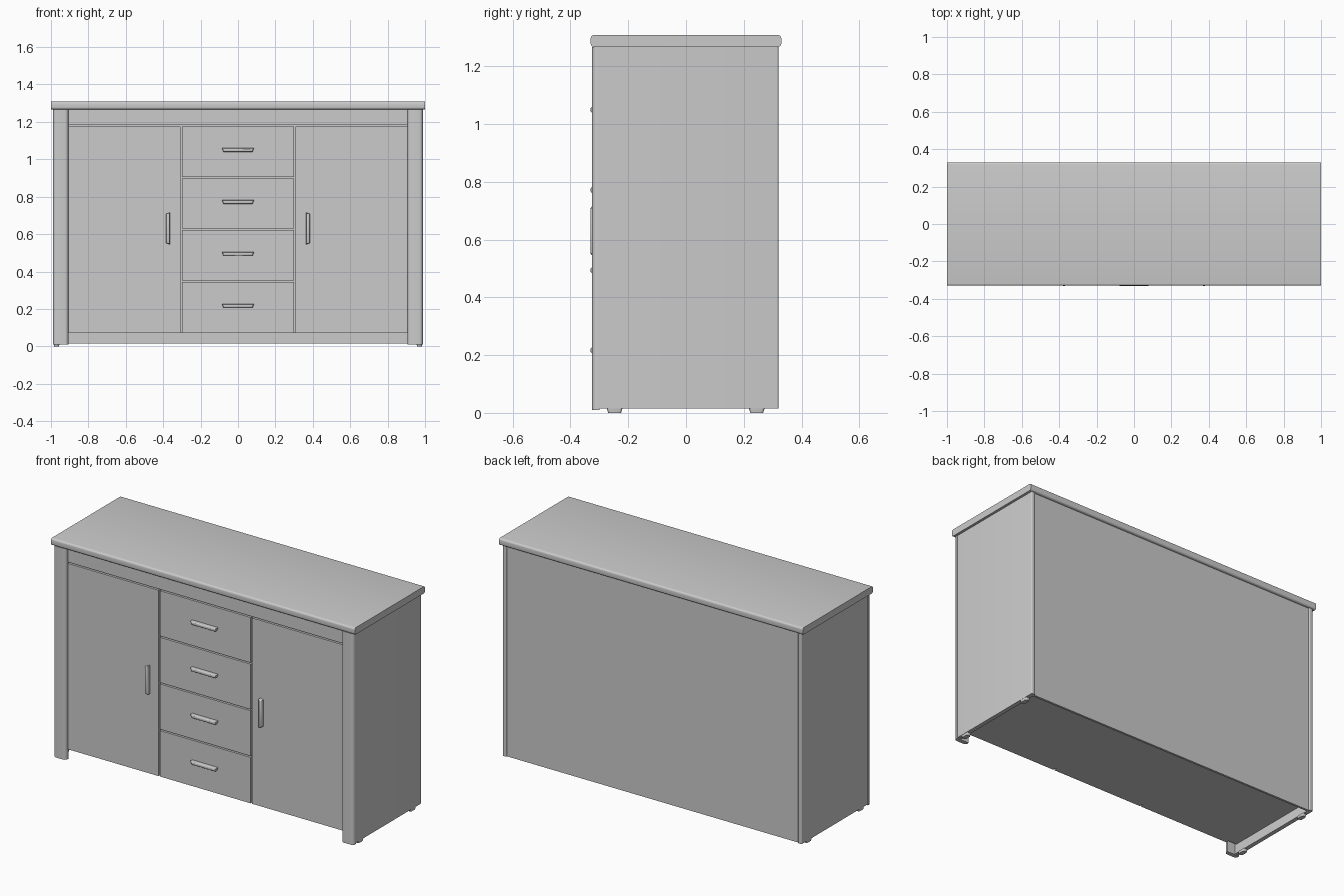
import bpy
import bmesh
from math import radians
from mathutils import Matrix, Vector

default = bpy.data.objects.get("Cube")
if default:
    bpy.data.objects.remove(default)

grey = bpy.data.materials.new("plain grey")
grey.use_nodes = True
GREY = (0.6, 0.6, 0.6, 1)
grey.diffuse_color = GREY
grey.node_tree.nodes["Principled BSDF"].inputs["Base Color"].default_value = GREY


def box(name, x, y, z, round_if=None, radius=0.01, segments=4, taper=None):
    """Box from (min, max) ranges; round_if picks the edges to round."""
    lo, hi = Vector((x[0], y[0], z[0])), Vector((x[1], y[1], z[1]))
    bm = bmesh.new()
    bmesh.ops.create_cube(bm, size=1)
    for v in bm.verts:
        if taper and v.co.z < 0:
            v.co.x *= taper[0]
            v.co.y *= taper[1]
        v.co = (lo + hi) / 2 + v.co * (hi - lo)
    if round_if:
        edges = [e for e in bm.edges if round_if((e.verts[0].co + e.verts[1].co) / 2,
                                                 e.verts[1].co - e.verts[0].co)]
        bmesh.ops.bevel(bm, geom=edges, offset=radius, segments=segments,
                        profile=0.5, affect='EDGES')
    mesh = bpy.data.meshes.new(name)
    bm.to_mesh(mesh)
    bm.free()
    mesh.materials.append(grey)
    obj = bpy.data.objects.new(name, mesh)
    bpy.context.collection.objects.link(obj)
    if round_if:
        bpy.ops.object.select_all(action='DESELECT')
        obj.select_set(True)
        bpy.context.view_layer.objects.active = obj
        bpy.ops.object.shade_smooth_by_angle(angle=radians(40))
    return obj


def span(side, a, b):
    return tuple(sorted((side * a, side * b)))


# Main levels and planes
BASE, FLOOR, DOOR_TOP, TOP = 0.015, 0.07, 1.18, 1.267
FACE, FACE_BACK = -0.308, -0.29
GAP = 0.004

# Worktop with rounded long edges
box("worktop", (-1, 1), (-0.33, 0.33), (TOP, 1.308),
    lambda mid, d: abs(d.x) > 1, 0.011)

# Carcass
box("back_panel", (-0.962, 0.962), (0.3, 0.313), (BASE, TOP))
box("bottom_panel", (-0.962, 0.962), (FACE_BACK, 0.3), (FLOOR, FLOOR + 0.025))
box("front_backing", (-0.962, 0.962), (FACE_BACK, -0.28), (FLOOR, TOP))
box("top_rail", (-0.905, 0.905), (FACE, FACE_BACK), (DOOR_TOP + GAP, TOP))

for side, label in ((-1, "right"), (1, "left")):
    # Side panel with softened rear edge
    box(f"{label}_side_panel", span(side, 0.96, 0.985), (-0.303, 0.32), (BASE, TOP),
        lambda mid, d: abs(d.z) > 1 and mid.y > 0, 0.006)
    # Front post with rounded front edges
    box(f"{label}_front_post", span(side, 0.907, 0.988), (-0.325, -0.3), (0.01, TOP),
        lambda mid, d: abs(d.z) > 1 and mid.y < -0.31, 0.018, 6)
    # Door
    box(f"{label}_door", span(side, 0.303 + GAP, 0.905), (FACE, FACE_BACK),
        (FLOOR, DOOR_TOP - GAP))
    # Feet
    for y, place in ((-0.247, "front"), (0.245, "rear")):
        box(f"{label}_{place}_foot", span(side, 0.955, 0.984), (y - 0.027, y + 0.027),
            (0, BASE), lambda mid, d: d.z > 0.01 or d.z < -0.01, 0.008, 3, (0.9, 0.82))


def handle(name, x, z, angle):
    """Bar handle, wider along one edge, turned about the depth axis."""
    obj = box(name, (-0.085, 0.085), (FACE - 0.023, FACE), (-0.01, 0.01),
              lambda mid, d: mid.y < FACE - 0.015, 0.008, 4, (0.92, 1))
    obj.data.transform(Matrix.Translation((x, 0, z)) @ Matrix.Rotation(radians(angle), 4, 'Y'))


handle("right_door_handle", -0.374, 0.63, 90)
handle("left_door_handle", 0.374, 0.63, -90)

# Four equal drawers
step = (DOOR_TOP - FLOOR) / 4
for i in range(4):
    bottom = FLOOR + i * step
    box(f"drawer_front_{i + 1}", (-0.303 + GAP, 0.303 - GAP), (FACE, FACE_BACK),
        (bottom + (GAP if i else 0), bottom + step - GAP))
    handle(f"drawer_handle_{i + 1}", 0, bottom + step / 2 + 0.008, 0)
